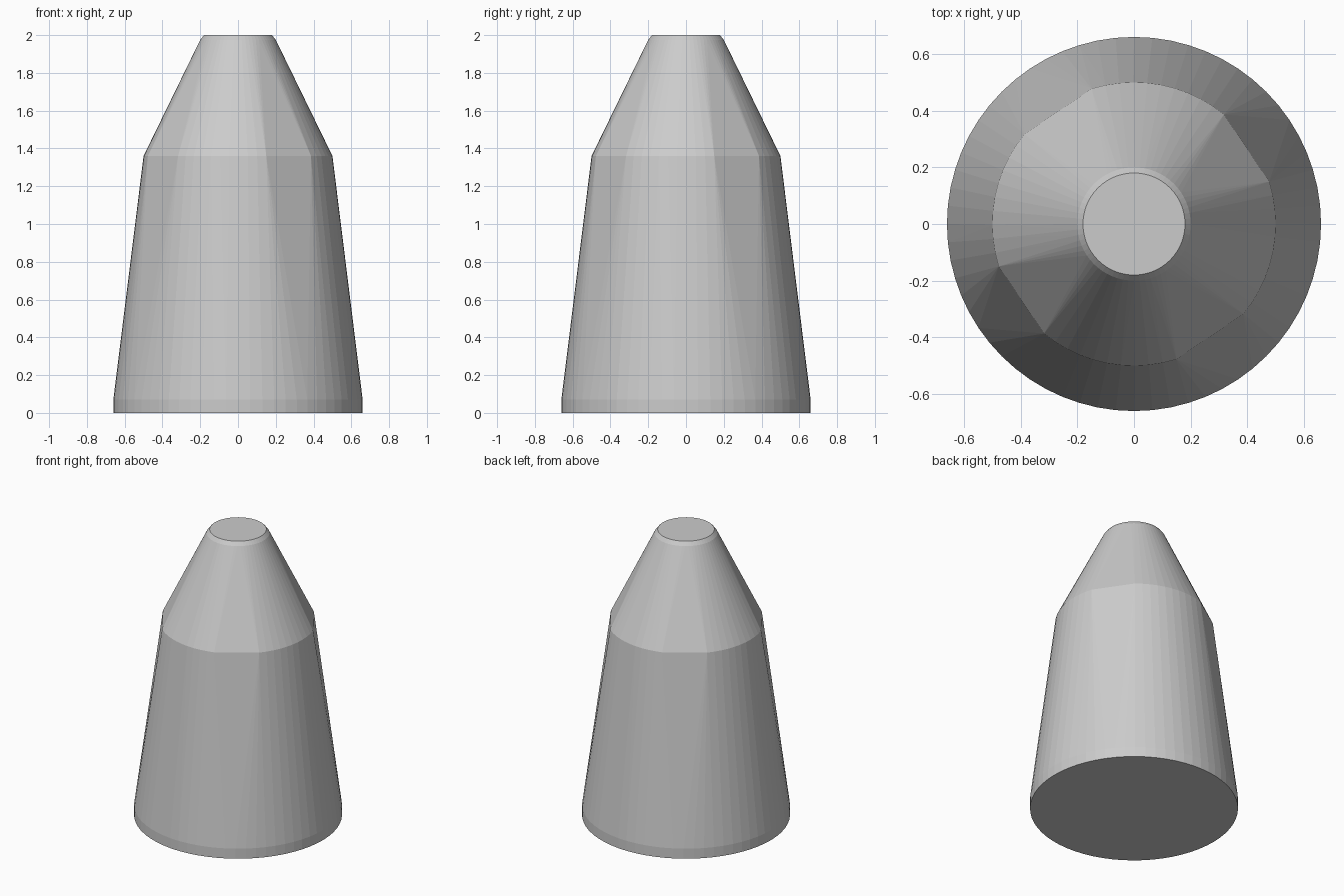
import bpy, bmesh
from math import cos, sin, radians

if "Cube" in bpy.data.objects:
    bpy.data.objects.remove(bpy.data.objects["Cube"])

bm = bmesh.new()

def arc(radius, z, start, end, steps):
    for i in range(steps + 1):
        a = radians(start + (end - start) * i / steps)
        bm.verts.new((radius * cos(a), radius * sin(a), z))

# Base rim and bevelled tip rings
for radius, z in ((0.66, 0), (0.66, 0.07), (0.20, 1.975), (0.18, 2.0)):
    arc(radius, z, 0, 360 - 360 / 64, 63)

# Shoulder: four arcs with flat chords between them
for k in range(4):
    arc(0.5, 1.36, 50.6 + 90 * k, 107.4 + 90 * k, 10)

# Wrap the rings into one solid body
res = bmesh.ops.convex_hull(bm, input=bm.verts)
loose = [v for v in bm.verts if not v.link_faces]
bmesh.ops.delete(bm, geom=loose, context='VERTS')
bmesh.ops.dissolve_limit(bm, angle_limit=radians(0.2), verts=bm.verts, edges=bm.edges)
bmesh.ops.recalc_face_normals(bm, faces=bm.faces)

mesh = bpy.data.meshes.new("tapered_body")
bm.to_mesh(mesh)
bm.free()
body = bpy.data.objects.new("tapered_body", mesh)
bpy.context.collection.objects.link(body)
